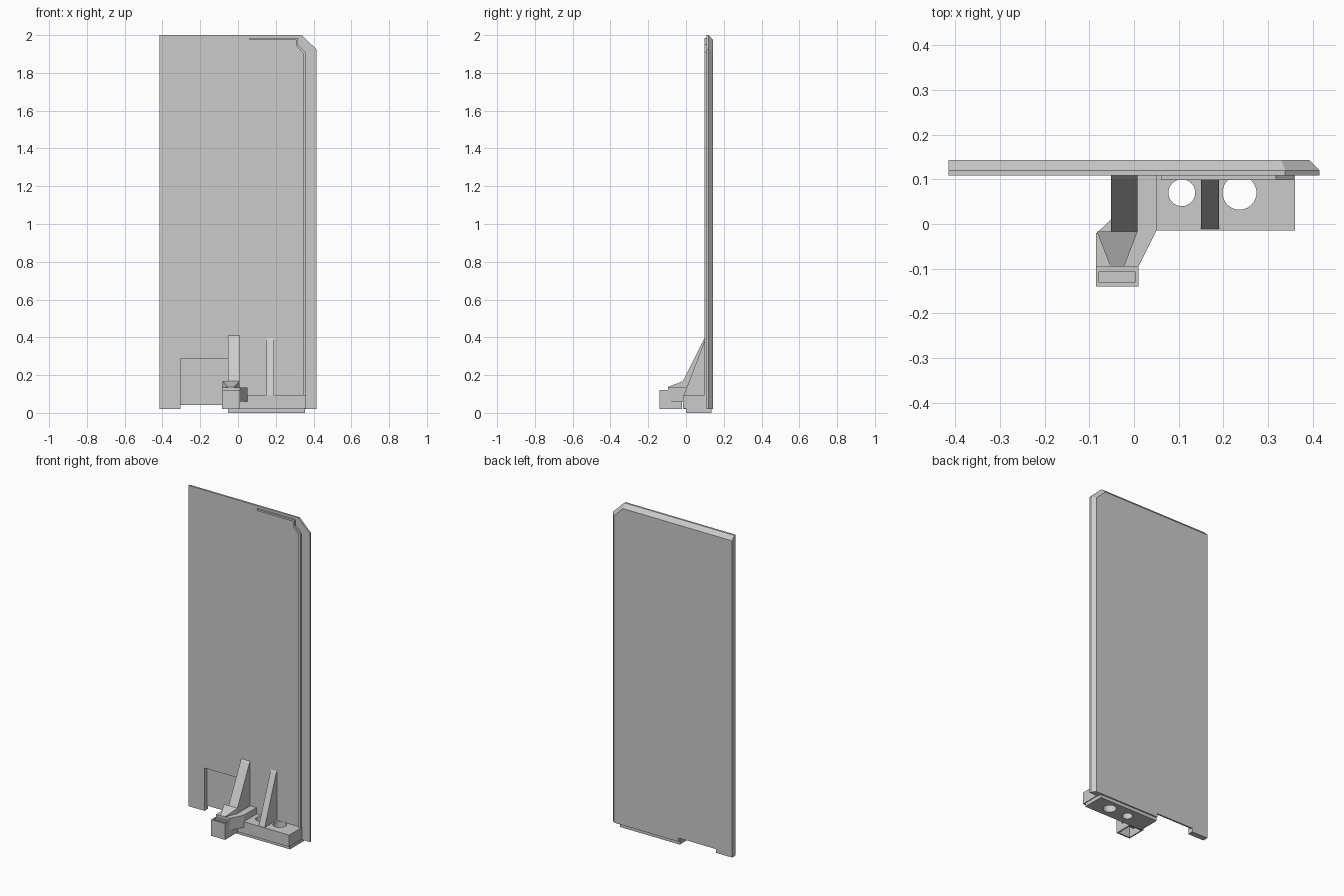
import bpy, bmesh

if "Cube" in bpy.data.objects:
    bpy.data.objects.remove(bpy.data.objects["Cube"])


def loft(name, rings):
    """Solid through a list of matching 3D rings, capped at both ends."""
    bm = bmesh.new()
    rows = [[bm.verts.new(p) for p in ring] for ring in rings]
    n = len(rows[0])
    for a, b in zip(rows, rows[1:]):
        for i in range(n):
            j = (i + 1) % n
            bm.faces.new((a[i], a[j], b[j], b[i]))
    bm.faces.new(rows[0][::-1])
    bm.faces.new(rows[-1])
    bmesh.ops.recalc_face_normals(bm, faces=bm.faces)
    mesh = bpy.data.meshes.new(name)
    bm.to_mesh(mesh)
    bm.free()
    ob = bpy.data.objects.new(name, mesh)
    bpy.context.collection.objects.link(ob)
    return ob


def plan(name, pts, z0, z1):
    return loft(name, [[(x, y, z) for x, y in pts] for z in (z0, z1)])


def side(name, pts, x0, x1):
    return loft(name, [[(x, y, z) for y, z in pts] for x in (x0, x1)])


def front(name, pts, y0, y1):
    return loft(name, [[(x, y, z) for x, z in pts] for y in (y0, y1)])


def box(name, x0, x1, y0, y1, z0, z1):
    return plan(name, [(x0, y0), (x1, y0), (x1, y1), (x0, y1)], z0, z1)


def cut(target, cutter):
    m = target.modifiers.new("cut", 'BOOLEAN')
    m.operation = 'DIFFERENCE'
    m.solver = 'EXACT'
    m.object = cutter
    cutter.hide_render = True
    cutter.hide_set(True)


# Door panel: chamfered corner, bevelled along back of top and right edges
outer = [(-.415, .02), (.415, .02), (.415, 1.925), (.338, 2), (-.415, 2)]
inner = [(-.415, .02), (.392, .02), (.392, 1.915), (.33, 1.975), (-.415, 1.975)]
panel = loft("panel", [[(x, y, z) for x, z in ring]
                       for y, ring in ((.108, outer), (.12, outer), (.143, inner))])
cut(panel, box("recess_cutter", -.305, -.05, .05, .133, -.05, .285))
cut(panel, box("notch_cutter", -.305, -.05, .05, .2, -.05, .043))

# Thin raised lip following the top and right edges
front("lip", [(.06, 1.985), (.318, 1.985), (.318, 1.95), (.357, 1.91), (.357, .06),
              (.345, .06), (.345, 1.904), (.308, 1.942), (.308, 1.974), (.06, 1.974)],
      .098, .112)

# Foot block and ground plate with two through holes
foot = box("foot", .05, .36, -.015, .11, .022, .095)
plate = box("ground_plate", -.052, .355, 0, .135, 0, .022)
for x, r in ((.107, .03), (.236, .038)):
    bpy.ops.mesh.primitive_cylinder_add(vertices=40, radius=r, depth=.4,
                                        location=(x, .07, .05))
    hole = bpy.context.object
    hole.name = "hole_cutter"
    cut(foot, hole)
    cut(plate, hole)

# Bracing ribs
side("wide_rib", [(-.017, .1), (-.017, .168), (.1, .4), (.11, .412), (.11, .1)], -.052, .008)
side("narrow_rib", [(-.013, .09), (.1, .385), (.11, .4), (.11, .09)], .15, .19)

# Arm joining the foot to the front socket
box("arm_base", -.052, .05, -.013, .11, .02, .135)
plan("arm", [(-.08, -.095), (.01, -.095), (.05, -.015), (.05, .01),
             (-.052, .01), (-.085, -.022)], .06, .135)

# Wedge flaring from the socket up to the wide rib
loft("wedge", [[(-.053, -.095, .13), (-.022, -.095, .13), (-.022, -.095, .137), (-.053, -.095, .137)],
               [(-.083, -.017, .13), (.008, -.017, .13), (.008, -.017, .168), (-.083, -.017, .168)]])

# Socket, hollow underneath with a shallow slot on top
socket = side("socket", [(-.14, .02), (-.02, .02), (-.02, .135), (-.095, .135),
                         (-.095, .12), (-.14, .12)], -.085, .01)
cut(socket, box("cavity_cutter", -.077, .002, -.131, -.03, -.02, .085))
cut(socket, box("slot_cutter", -.078, .003, -.13, -.107, .11, .2))
